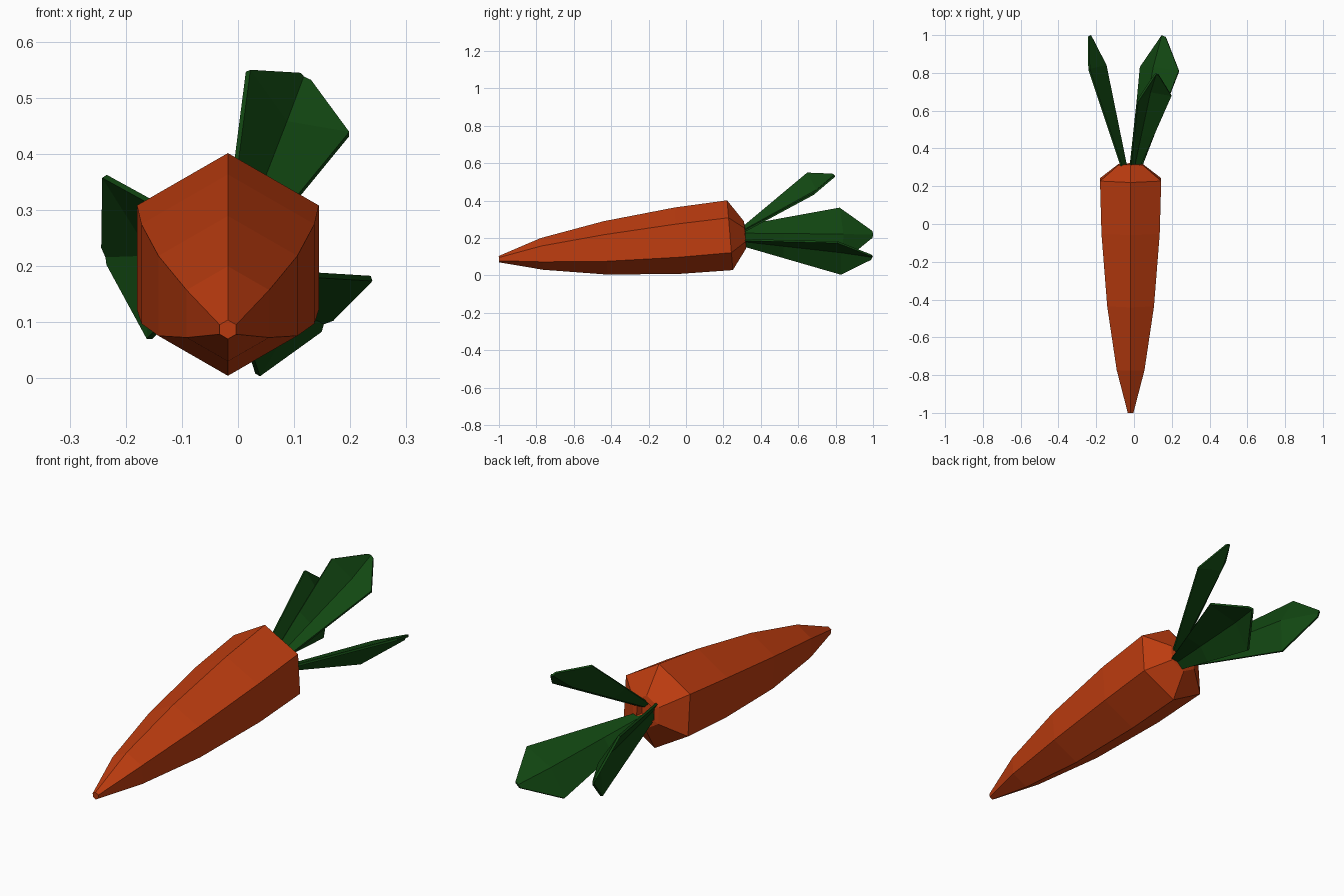
import bpy, math
from mathutils import Vector

if "Cube" in bpy.data.objects:
    bpy.data.objects.remove(bpy.data.objects["Cube"])


def material(name, rgb):
    m = bpy.data.materials.new(name)
    m.diffuse_color = (*rgb, 1)
    m.use_nodes = True
    m.node_tree.nodes["Principled BSDF"].inputs["Base Color"].default_value = m.diffuse_color
    return m


ORANGE = material("carrot orange", (0.52, 0.046, 0.005))
GREEN = material("leaf green", (0.006, 0.064, 0.006))


def make(name, verts, faces, mat):
    me = bpy.data.meshes.new(name)
    me.from_pydata(verts, [], faces)
    me.materials.append(mat)
    ob = bpy.data.objects.new(name, me)
    bpy.context.collection.objects.link(ob)
    return ob


# Root: tilted hexagonal rings (y, z, radius) from tip to recessed crown
RINGS = [(-1.0, 0.087, 0.017), (-0.77, 0.115, 0.085), (-0.43, 0.147, 0.143),
         (-0.045, 0.186, 0.178), (0.235, 0.215, 0.187), (0.315, 0.217, 0.074),
         (0.318, 0.217, 0.05), (0.29, 0.215, 0.042)]
TILT = math.radians(4.7)
verts, faces = [], []
for y, z, r in RINGS:
    for i in range(6):
        a = math.radians(60 * i)
        h = r * math.cos(a)
        verts.append((-0.018 + r * math.sin(a), y - h * math.sin(TILT), z + h * math.cos(TILT)))
for k in range(len(RINGS) - 1):
    for i in range(6):
        j = (i + 1) % 6
        faces.append((k * 6 + i, k * 6 + j, k * 6 + 6 + j, k * 6 + 6 + i))
last = (len(RINGS) - 1) * 6
faces.append(tuple(reversed(range(6))))
faces.append(tuple(range(last, last + 6)))
make("carrot_root", verts, faces, ORANGE)


# Leaves: folded blade with base, widest and tip rows of (edge, fold, edge)
def leaf(name, base, wide, tip):
    base, wide, tip = ([Vector(p) for p in row] for row in (base, wide, tip))
    mid = [b.lerp(w, 0.42) for b, w in zip(base, wide)]
    v = [p for row in (base, mid, wide, tip) for p in row]
    f = [(3 * k + i, 3 * k + i + 1, 3 * k + i + 4, 3 * k + i + 3)
         for k in range(3) for i in range(2)]
    ob = make(name, v, f, GREEN)
    s = ob.modifiers.new("thickness", 'SOLIDIFY')
    s.thickness = 0.01
    s.offset = 0


leaf("upper_leaf",
     [(-0.02, 0.30, 0.255), (0.0, 0.30, 0.235), (0.03, 0.30, 0.23)],
     [(0.018, 0.65, 0.548), (0.085, 0.70, 0.455), (0.198, 0.68, 0.435)],
     [(0.108, 0.785, 0.543), (0.115, 0.795, 0.535), (0.13, 0.79, 0.528)])
leaf("lower_right_leaf",
     [(-0.015, 0.30, 0.16), (0.01, 0.30, 0.185), (0.04, 0.30, 0.19)],
     [(0.035, 0.83, 0.006), (0.105, 0.83, 0.125), (0.238, 0.81, 0.178)],
     [(0.145, 0.99, 0.085), (0.15, 0.998, 0.1), (0.168, 0.99, 0.107)])
leaf("left_leaf",
     [(-0.065, 0.30, 0.265), (-0.04, 0.30, 0.225), (-0.045, 0.30, 0.185)],
     [(-0.238, 0.82, 0.36), (-0.15, 0.84, 0.22), (-0.158, 0.835, 0.07)],
     [(-0.24, 0.995, 0.235), (-0.232, 0.998, 0.217), (-0.23, 0.995, 0.202)])
